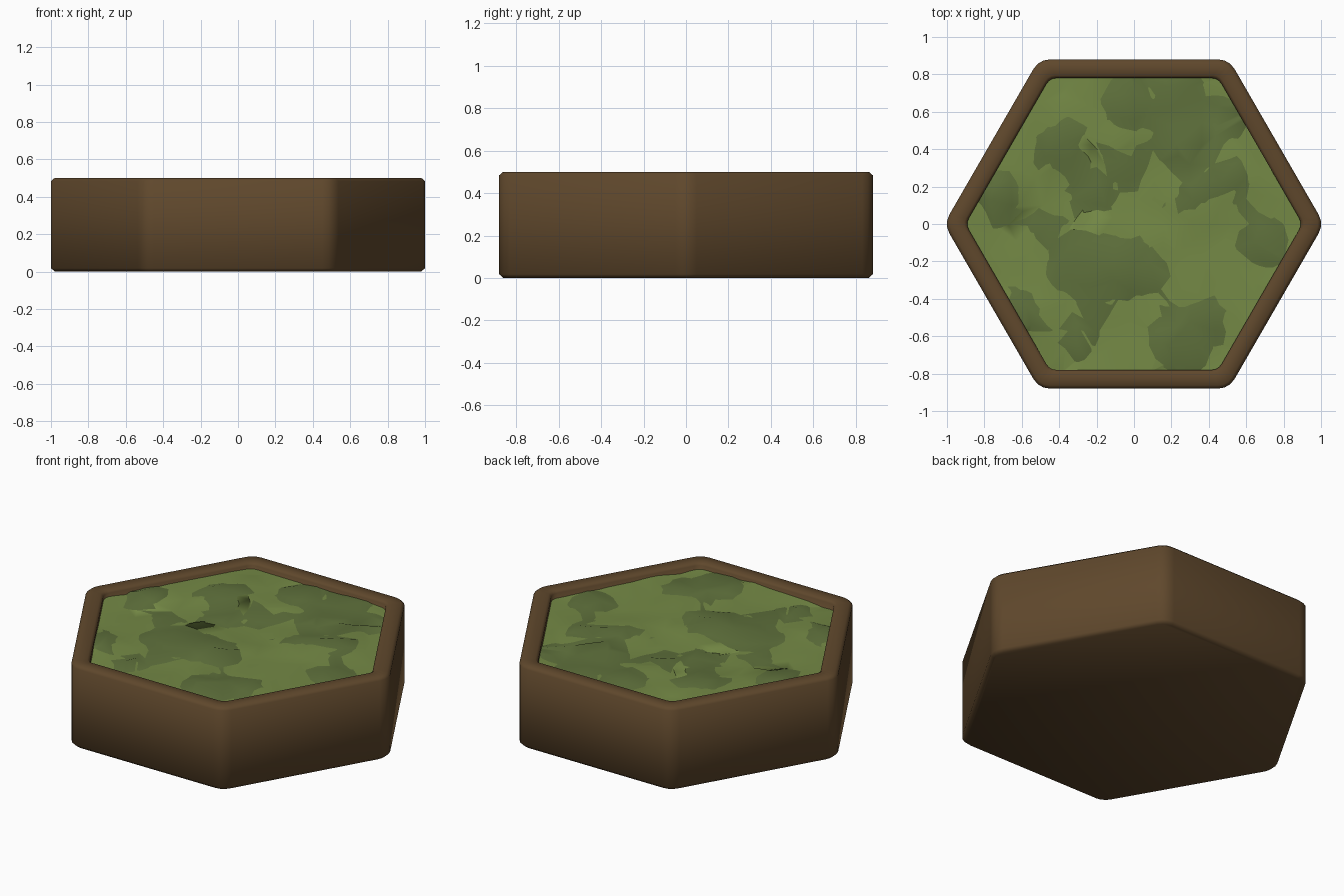
import bpy, bmesh, math, random
from mathutils import Vector, noise

if "Cube" in bpy.data.objects:
    bpy.data.objects.remove(bpy.data.objects["Cube"])

random.seed(4)


def material(name, rgb):
    m = bpy.data.materials.new(name)
    m.diffuse_color = (*rgb, 1)
    m.use_nodes = True
    m.node_tree.nodes["Principled BSDF"].inputs["Base Color"].default_value = m.diffuse_color
    return m


def finish(bm, name, mat):
    bmesh.ops.recalc_face_normals(bm, faces=bm.faces)
    me = bpy.data.meshes.new(name)
    bm.to_mesh(me)
    bm.free()
    for p in me.polygons:
        p.use_smooth = True
    me.materials.append(mat)
    ob = bpy.data.objects.new(name, me)
    bpy.context.collection.objects.link(ob)
    return ob


def hexagon(apothem, r, z, seg=3):
    # rounded hexagon with corners on the x axis
    pts = []
    for k in range(6):
        c = math.radians(60 * k)
        d = (apothem - r) * 2 / math.sqrt(3)
        for s in range(seg + 1):
            a = c + math.radians(-30 + 60 * s / seg)
            pts.append((d * math.cos(c) + r * math.cos(a),
                        d * math.sin(c) + r * math.sin(a), z))
    return pts


# Earth tray: bevelled outer wall, flat rim and a shallow recess
bm = bmesh.new()
profile = [(.86, .08, 0), (.88, .10, .018), (.88, .10, .484), (.862, .082, .5),
           (.795, .06, .5), (.78, .06, .487), (.78, .06, .41)]
rings = [[bm.verts.new(p) for p in hexagon(*row)] for row in profile]
n = len(rings[0])
for lo, hi in zip(rings, rings[1:]):
    for i in range(n):
        j = (i + 1) % n
        bm.faces.new((lo[i], lo[j], hi[j], hi[i]))
bm.faces.new(rings[0])
bm.faces.new(rings[-1])
finish(bm, "earth_tray", material("earth", (.115, .064, .025)))

# Dark grass patches: centre x, centre y, radius
PATCHES = [(-.05, .67, .16), (.25, .7, .14), (.3, .42, .18), (.5, .25, .12),
           (.52, .6, .09), (-.4, .4, .15), (-.25, .2, .13), (-.05, .3, .13),
           (-.73, .15, .12), (-.42, -.05, .13), (-.25, -.25, .2),
           (0, -.25, .18), (-.3, -.62, .12), (-.55, -.45, .11),
           (.25, -.65, .18), (.4, -.5, .11), (.68, -.1, .13), (.3, .1, .1)]


def ground(x, y):
    return .463 + .02 * noise.noise(Vector((x * 3, y * 3, 1.7)))


def patch_rise(x, y):
    d = max(r - math.hypot(x - px, y - py) for px, py, r in PATCHES)
    return .022 * max(-1, min(1, d / .09))


def grass(name, step, dark, mat):
    # jittered sheet trimmed to the hexagon
    bm = bmesh.new()
    count = int(1.1 / step)
    grid = []
    for i in range(-count, count + 1):
        row = []
        for j in range(-count, count + 1):
            x = i * step + random.uniform(-.35, .35) * step
            y = j * step + random.uniform(-.35, .35) * step
            z = ground(x, y) + random.uniform(-.007, .007)
            if dark:
                z += patch_rise(x, y)
            row.append(bm.verts.new((x, y, min(z, .494))))
        grid.append(row)
    for i in range(2 * count):
        for j in range(2 * count):
            a, b = grid[i][j], grid[i + 1][j]
            c, d = grid[i + 1][j + 1], grid[i][j + 1]
            tris = random.choice([((a, b, c), (a, c, d)), ((a, b, d), (b, c, d))])
            for t in tris:
                bm.faces.new(t)
    for k in range(6):
        a = math.radians(30 + 60 * k)
        nrm = Vector((math.cos(a), math.sin(a), 0))
        bmesh.ops.bisect_plane(bm, geom=bm.verts[:] + bm.edges[:] + bm.faces[:],
                               plane_co=nrm * .783, plane_no=nrm, clear_outer=True)
    ob = finish(bm, name, mat)
    # make the sheet face upward
    if sum(p.normal.z for p in ob.data.polygons) < 0:
        ob.data.flip_normals()


grass("light_grass", .13, False, material("light_grass", (.175, .25, .06)))
grass("dark_grass", .11, True, material("dark_grass", (.115, .165, .045)))
